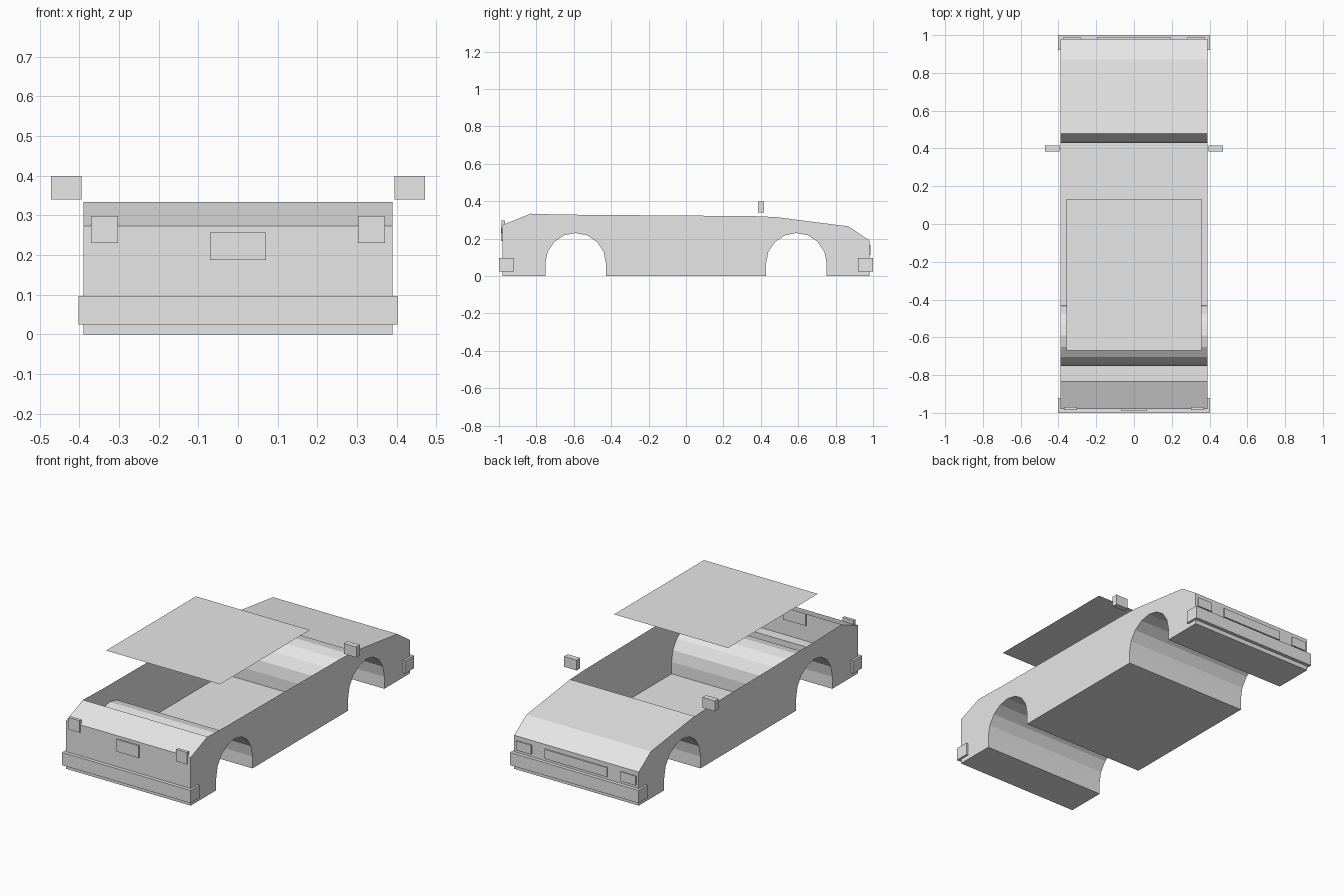
import bpy, bmesh, math

if "Cube" in bpy.data.objects:
    bpy.data.objects.remove(bpy.data.objects["Cube"])

paint = bpy.data.materials.new("plain grey")
paint.diffuse_color = (0.8, 0.8, 0.8, 1)
paint.use_nodes = True
paint.node_tree.nodes["Principled BSDF"].inputs["Base Color"].default_value = paint.diffuse_color


def finish(name, bm):
    mesh = bpy.data.meshes.new(name)
    bm.to_mesh(mesh)
    bm.free()
    mesh.materials.append(paint)
    obj = bpy.data.objects.new(name, mesh)
    bpy.context.collection.objects.link(obj)
    return obj


def box(name, x, y, z):
    """Box from (min, max) pairs."""
    bm = bmesh.new()
    bmesh.ops.create_cube(bm, size=1)
    for v in bm.verts:
        for i, (lo, hi) in enumerate((x, y, z)):
            v.co[i] = lo if v.co[i] < 0 else hi
    return finish(name, bm)


def arch(center, radius=0.162, height=0.068, steps=8):
    """Wheel arch outline, from the rear foot to the front foot."""
    curve = [(center - radius * math.cos(math.pi * i / steps),
              height + radius * math.sin(math.pi * i / steps))
             for i in range(steps + 1)]
    return [(center - radius, 0)] + curve + [(center + radius, 0)]


# Body shell: side outline extruded across, with the cabin left open on top
half = 0.39
bottom = [(-0.98, 0)] + arch(-0.59) + arch(0.59) + [(0.98, 0)]
nose = [(0.98, 0.19), (0.87, 0.265), (0.48, 0.315)]
sill = [(0.36, 0.32), (-0.65, 0.328)]
tail = [(-0.83, 0.333), (-0.98, 0.273)]
outline = bottom + nose + sill + tail
first_open = len(bottom) + len(nose) - 1
open_edges = range(first_open, first_open + len(sill) + 1)

bm = bmesh.new()
left = [bm.verts.new((-half, y, z)) for y, z in outline]
right = [bm.verts.new((half, y, z)) for y, z in outline]
bm.faces.new(left[::-1])
bm.faces.new(right)
for i in range(len(outline)):
    if i not in open_edges:
        j = (i + 1) % len(outline)
        bm.faces.new((left[i], left[j], right[j], right[i]))
bmesh.ops.recalc_face_normals(bm, faces=bm.faces)
finish("body_shell", bm)

# Thin roof panel
bm = bmesh.new()
bm.faces.new([bm.verts.new((x, y, 0.56)) for x, y in
              ((-0.357, -0.67), (0.357, -0.67), (0.357, 0.133), (-0.357, 0.133))])
finish("roof_panel", bm)

# Bumpers
box("rear_bumper", (-0.402, 0.402), (-1, -0.92), (0.025, 0.097))
box("front_bumper", (-0.402, 0.402), (0.92, 1), (0.025, 0.097))

# Number plate and grille
box("number_plate", (-0.07, 0.07), (-0.988, -0.97), (0.187, 0.256))
box("grille", (-0.195, 0.195), (0.97, 0.987), (0.112, 0.165))

# Paired lamps and mirrors
for side, s in (("left", -1), ("right", 1)):
    def span(a, b):
        return tuple(sorted((s * a, s * b)))
    box(side + "_tail_lamp", span(0.302, 0.37), (-0.986, -0.968), (0.23, 0.298))
    box(side + "_headlamp", span(0.28, 0.375), (0.97, 0.987), (0.112, 0.165))
    box(side + "_mirror", span(0.394, 0.472), (0.384, 0.416), (0.34, 0.399))
